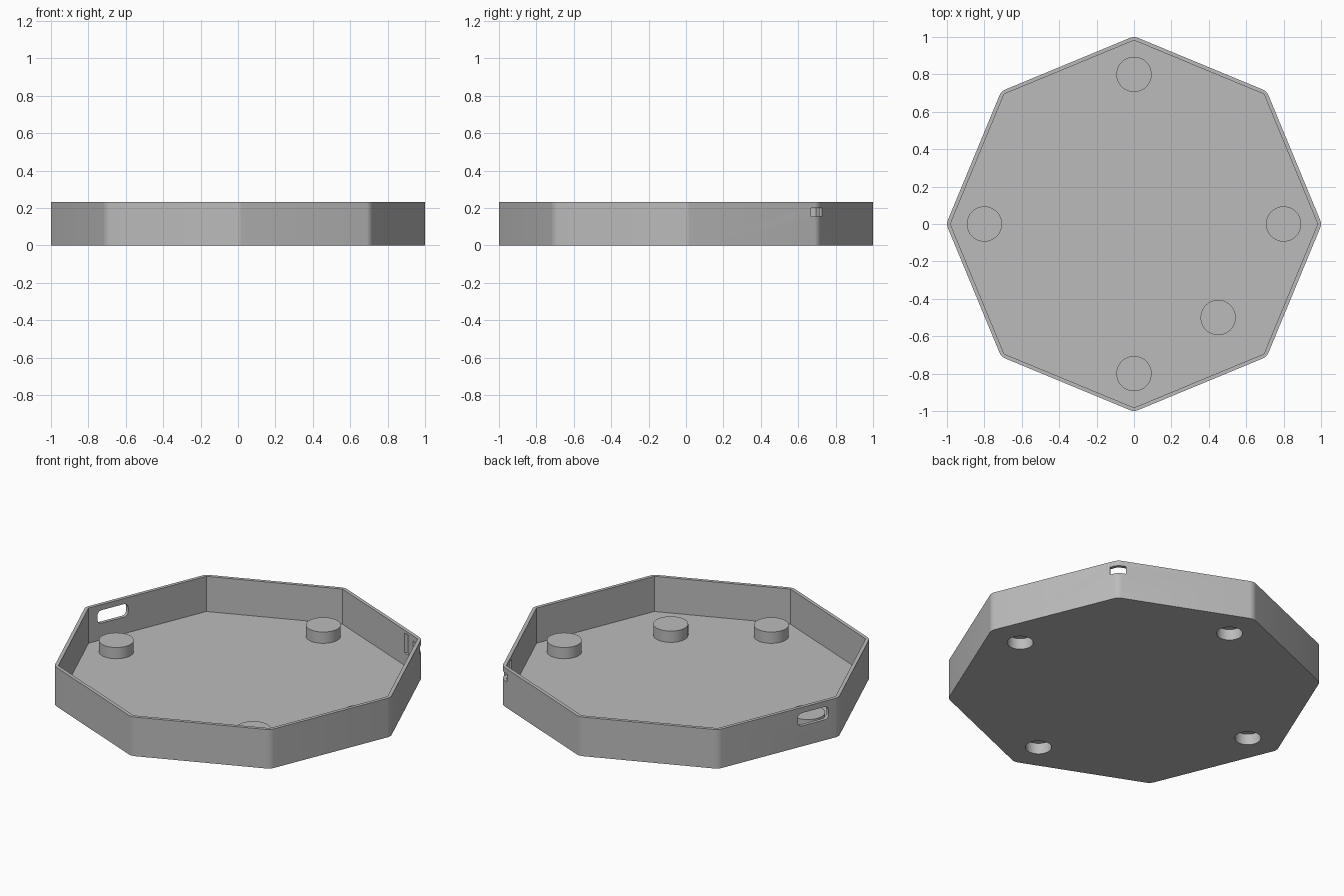
import bpy, bmesh, math
from mathutils import Matrix, Vector

if "Cube" in bpy.data.objects:
    bpy.data.objects.remove(bpy.data.objects["Cube"], do_unlink=True)

HEIGHT, FLOOR, PEG_TOP = 0.232, 0.023, 0.09
OUTER, INNER = 1.004, 0.982

grey = bpy.data.materials.new("plain grey")
grey.use_nodes = True
colour = (0.5, 0.5, 0.5, 1)
grey.diffuse_color = colour
grey.node_tree.nodes["Principled BSDF"].inputs["Base Color"].default_value = colour


def finish(name, bm):
    mesh = bpy.data.meshes.new(name)
    bm.to_mesh(mesh)
    bm.free()
    mesh.materials.append(grey)
    ob = bpy.data.objects.new(name, mesh)
    bpy.context.collection.objects.link(ob)
    return ob


def round_edges(bm, axis, offset):
    """Round the edges that run along one axis."""
    edges = [e for e in bm.edges
             if abs((e.verts[0].co - e.verts[1].co).normalized()[axis]) > 0.99]
    bmesh.ops.bevel(bm, geom=edges, offset=offset, segments=6, profile=0.5,
                    affect='EDGES')


def prism(name, sides, radius, z0, z1, x=0, y=0, rounding=0):
    bm = bmesh.new()
    bmesh.ops.create_cone(bm, cap_ends=True, segments=sides, radius1=radius,
                          radius2=radius, depth=z1 - z0,
                          matrix=Matrix.Translation((x, y, (z0 + z1) / 2)))
    if rounding:
        round_edges(bm, 2, rounding)
    return finish(name, bm)


def wall_box(name, angle, centre, size, rounding=0):
    """Box in a frame whose x axis points outward at the given angle."""
    bm = bmesh.new()
    bmesh.ops.create_cube(bm, size=1)
    bmesh.ops.scale(bm, vec=Vector(size), verts=bm.verts)
    if rounding:
        round_edges(bm, 0, rounding)
    turn = Matrix.Rotation(math.radians(angle), 4, 'Z')
    bm.transform(turn @ Matrix.Translation(centre))
    return finish(name, bm)


def combine(target, tool, operation):
    tool.hide_render = True
    mod = target.modifiers.new(tool.name, 'BOOLEAN')
    mod.object, mod.operation, mod.solver = tool, operation, 'EXACT'
    bpy.context.view_layer.objects.active = target
    bpy.ops.object.modifier_apply(modifier=mod.name)
    bpy.data.objects.remove(tool, do_unlink=True)


# Octagonal tray with softened outer corners
tray = prism("tray", 8, OUTER, 0, HEIGHT, rounding=0.021)
combine(tray, prism("cavity", 8, INNER, FLOOR, HEIGHT + 0.1), 'DIFFERENCE')

# Four hollow pegs, open underneath, and one solid peg
hollow = [(0.8, 0), (0, 0.8), (-0.8, 0), (0, -0.8)]
for x, y in hollow + [(0.45, -0.5)]:
    combine(tray, prism("peg", 64, 0.094, FLOOR / 2, PEG_TOP, x, y), 'UNION')
for x, y in hollow:
    combine(tray, prism("pocket", 64, 0.07, -0.1, 0.065, x, y), 'DIFFERENCE')

# Rounded slot through the side wall
combine(tray, wall_box("side_slot", 157.5, (0.917, 0.221, 0.16),
                       (0.1, 0.197, 0.077), 0.028), 'DIFFERENCE')

# Corner port and the shallow grooves beside it on the inside
combine(tray, wall_box("corner_port", 45, (0.98, 0, 0.178),
                       (0.15, 0.085, 0.046)), 'DIFFERENCE')
combine(tray, wall_box("board_grooves", 45, (0.905, 0, 0.157),
                       (0.09, 0.24, 0.115)), 'DIFFERENCE')

bpy.ops.object.select_all(action='DESELECT')
tray.select_set(True)
bpy.context.view_layer.objects.active = tray
bpy.ops.object.shade_smooth_by_angle(angle=math.radians(20))
